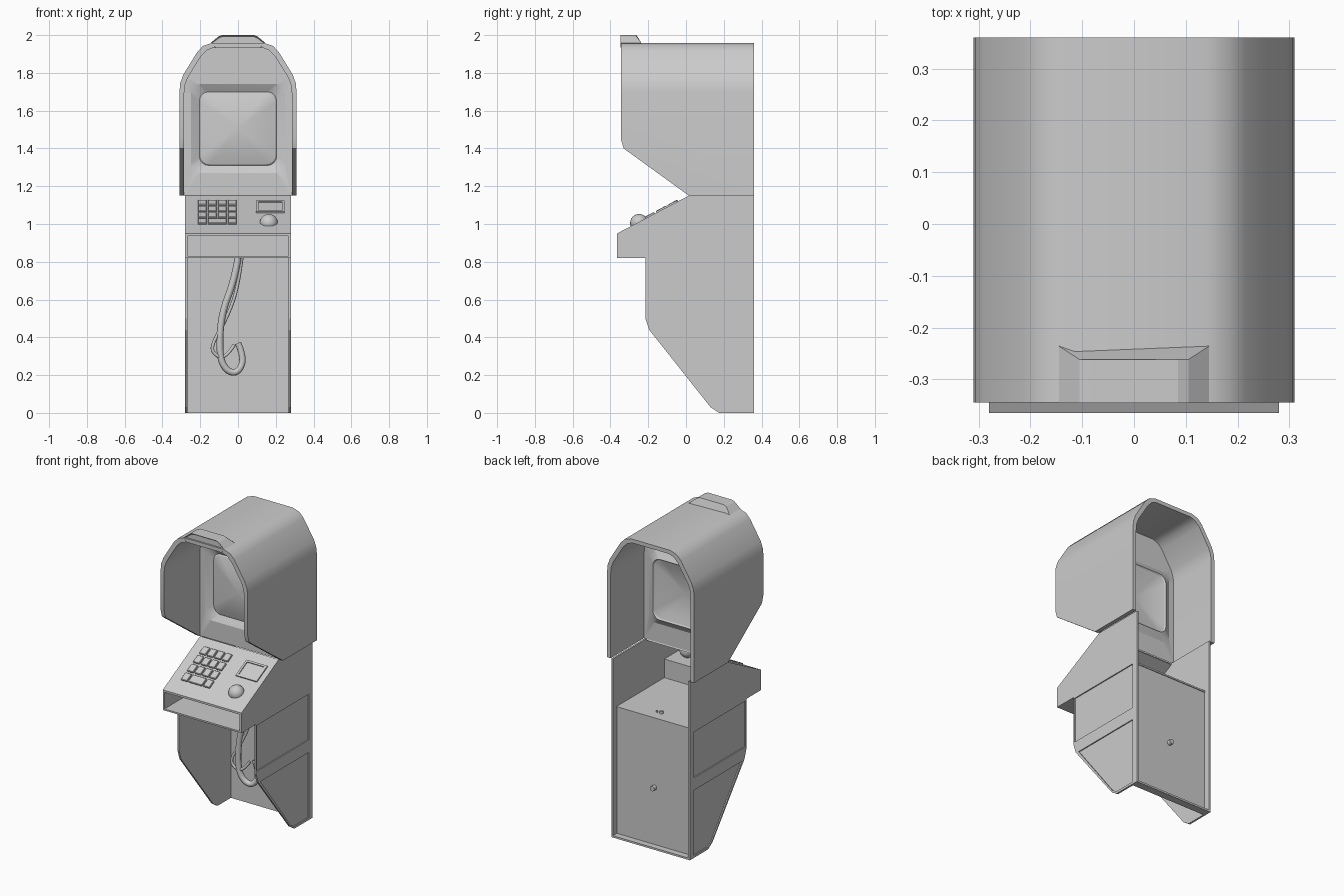
import bpy, bmesh, math
from mathutils import Vector, Matrix

cube = bpy.data.objects.get("Cube")
if cube:
    bpy.data.objects.remove(cube)

grey = bpy.data.materials.new("plain grey")
grey.use_nodes = True
grey.diffuse_color = (0.6, 0.6, 0.6, 1)
grey.node_tree.nodes["Principled BSDF"].inputs["Base Color"].default_value = (0.6, 0.6, 0.6, 1)


def finish(name, bm, smooth=None, normals=True):
    if normals:
        bmesh.ops.recalc_face_normals(bm, faces=bm.faces)
    mesh = bpy.data.meshes.new(name)
    bm.to_mesh(mesh)
    bm.free()
    obj = bpy.data.objects.new(name, mesh)
    bpy.context.collection.objects.link(obj)
    mesh.materials.append(grey)
    if smooth:
        bpy.ops.object.select_all(action="DESELECT")
        obj.select_set(True)
        bpy.context.view_layer.objects.active = obj
        bpy.ops.object.shade_smooth_by_angle(angle=math.radians(smooth))
    return obj


def prism(bm, points, offset):
    """Extrude a closed outline along an offset and return its start face."""
    face = bm.faces.new([bm.verts.new(p) for p in points])
    copy = bmesh.ops.extrude_face_region(bm, geom=[face], use_keep_orig=True)["geom"]
    bmesh.ops.translate(bm, vec=offset, verts=[g for g in copy if isinstance(g, bmesh.types.BMVert)])
    return face


def side_prism(name, profile, x0, x1):
    bm = bmesh.new()
    prism(bm, [(x0, y, z) for y, z in profile], (x1 - x0, 0, 0))
    return finish(name, bm)


def box(name, lo, hi, matrix=None, bevel=0):
    bm = bmesh.new()
    size, mid = Vector(hi) - Vector(lo), (Vector(hi) + Vector(lo)) / 2
    bmesh.ops.create_cube(bm, size=1, matrix=Matrix.Translation(mid) @ Matrix.Diagonal((*size, 1)))
    if bevel:
        bmesh.ops.bevel(bm, geom=bm.edges[:], offset=bevel, segments=1, affect="EDGES")
    if matrix:
        bm.transform(matrix)
    return finish(name, bm)


def cut(target, cutter):
    cutter.hide_render = True
    cutter.hide_set(True)
    mod = target.modifiers.new("recess", "BOOLEAN")
    mod.object, mod.operation, mod.solver = cutter, "DIFFERENCE", "EXACT"


def rounded(hx, hz, r, y, cz, steps=4):
    """Rounded rectangle in the x-z plane."""
    pts = []
    for q, (sx, sz) in enumerate([(1, 1), (-1, 1), (-1, -1), (1, -1)]):
        for i in range(steps + 1):
            a = math.pi / 2 * (q + i / steps)
            pts.append((sx * (hx - r) + r * math.cos(a), y, cz + sz * (hz - r) + r * math.sin(a)))
    return pts


def tube(name, points, radius):
    curve = bpy.data.curves.new(name, "CURVE")
    curve.dimensions = "3D"
    curve.bevel_depth, curve.bevel_resolution, curve.use_fill_caps = radius, 2, True
    spline = curve.splines.new("NURBS")
    spline.points.add(len(points) - 1)
    for p, co in zip(spline.points, points):
        p.co = (*co, 1)
    spline.use_endpoint_u, spline.order_u = True, 3
    curve.materials.append(grey)
    obj = bpy.data.objects.new(name, curve)
    bpy.context.collection.objects.link(obj)


# Hood: arched shell open at front and back, trimmed by two planes
half = [(.31, 1.15), (.31, 1.70), (.306, 1.745), (.29, 1.79), (.215, 1.912), (.185, 1.943), (.14, 1.958)]
half_in = [(.285, 1.15), (.285, 1.69), (.281, 1.735), (.266, 1.775), (.195, 1.89), (.165, 1.92), (.13, 1.933)]
arch = half + [(-x, z) for x, z in reversed(half)]
arch_in = half_in + [(-x, z) for x, z in reversed(half_in)]
bm = bmesh.new()
prism(bm, [(x, -.345, z) for x, z in arch + arch_in[::-1]], (0, .705, 0))
for (y0, z0), (y1, z1) in [((-.33, 1.40), (.015, 1.15)), ((-.345, 1.45), (-.33, 1.40))]:
    geom = bm.verts[:] + bm.edges[:] + bm.faces[:]
    res = bmesh.ops.bisect_plane(bm, geom=geom, plane_co=(0, y0, z0),
                                 plane_no=(0, z1 - z0, y0 - y1), clear_outer=True)
    bmesh.ops.edgeloop_fill(bm, edges=[g for g in res["geom_cut"] if isinstance(g, bmesh.types.BMEdge)])
finish("hood", bm, 35)

# Top sign: tapered block with a sunken front
bm = bmesh.new()
outline = [(.12, 1.935), (.145, 1.958), (.105, 1.992), (.085, 2.0)]
outline += [(-x, z) for x, z in reversed(outline)]
front = prism(bm, [(x, -.346, z) for x, z in outline], (0, .11, 0))
for v in bm.verts:
    if v.co.y > -.3 and v.co.z > 1.97:
        v.co.y = -.262
bmesh.ops.inset_region(bm, faces=[front], thickness=.008, depth=0)
bmesh.ops.translate(bm, verts=front.verts, vec=(0, .012, 0))
finish("top_sign", bm)

# Screen panel: arch with a sloped recess and a bulging screen
bm = bmesh.new()


def ring(points):
    verts = [bm.verts.new(p) for p in points]
    return verts, [bm.edges.new((verts[i - 1], verts[i])) for i in range(len(verts))]


_, outer = ring([(x, .02, z) for x, z in arch_in])
last, hole = ring(rounded(.25, .235, .05, .02, 1.505))
bmesh.ops.triangle_fill(bm, edges=outer + hole, use_beauty=True, normal=(0, -1, 0))
loops = [rounded(.205, .195, .05, .045, 1.505)]
for k in (.97, .8, .6, .4, .2, .05):
    loops.append([(x * k, .04 - .035 * (1 - k * k), 1.505 + (z - 1.505) * k) for x, _, z in loops[0]])
for pts in loops:
    verts, _ = ring(pts)
    for i in range(len(verts)):
        bm.faces.new((last[i - 1], last[i], verts[i], verts[i - 1]))
    last = verts
bm.faces.new(last)
finish("screen_panel", bm, 25)

# Side walls with two sunken panels each
wall = [(-.365, .82), (-.215, .82), (-.215, .50), (-.195, .44), (.13, .03), (.175, 0),
        (.36, 0), (.36, 1.15), (.015, 1.15), (-.365, .95)]
upper = [(-.205, .515), (.32, .515), (.32, .81), (-.205, .81)]
lower = [(-.17, .435), (.135, .04), (.175, .015), (.32, .015), (.32, .435)]
for s, side in ((1, "left"), (-1, "right")):
    plate = side_prism(side + "_wall", wall, s * .268, s * .28)
    cut(plate, side_prism(side + "_upper_cutter", upper, s * .273, s * .3))
    cut(plate, side_prism(side + "_lower_cutter", lower, s * .273, s * .3))

# Console deck, shelf, rear door and base lip
side_prism("deck", [(-.365, .95), (.015, 1.15), (.02, 1.14), (-.365, .937)], -.27, .27)
box("shelf", (-.27, -.365, .82), (.27, .325, .83))
box("rear_door", (-.27, .31, 0), (.27, .32, .825))
box("base_lip", (-.27, .315, 0), (.27, .36, .012))

# Tray: rounded open box set into the console front
bm = bmesh.new()
rim = bm.faces.new([bm.verts.new(p) for p in rounded(.28, .065, .002, -.365, .885)])
bmesh.ops.inset_region(bm, faces=[rim], thickness=.008)
bmesh.ops.translate(bm, verts=rim.verts, vec=(0, .003, 0))
inner = bmesh.ops.extrude_face_region(bm, geom=[rim])["geom"]
bmesh.ops.translate(bm, vec=(0, .2, 0), verts=[g for g in inner if isinstance(g, bmesh.types.BMVert)])
if rim.is_valid:
    bm.faces.remove(rim)
finish("tray", bm, normals=False)

# Deck controls, laid out in deck coordinates (u across, v up the slope)
deck = Matrix.Translation((0, -.365, .95)) @ Matrix.Rotation(math.atan2(.2, .38), 4, "X")
for row in range(4):
    for col in range(4):
        u, v = -.212 + col * .053, .10 + row * .07
        if row == 0 and col == 2:
            continue
        width = .098 if row == 0 and col == 1 else .045
        box("key_%d_%d" % (row, col), (u, v, -.003), (u + width, v + .056, .01), deck, .003)
reader = box("card_reader", (.095, .235, -.004), (.245, .36, .008), deck)
cut(reader, box("reader_cutter", (.108, .248, .002), (.232, .347, .02), deck))

bm = bmesh.new()
bmesh.ops.create_uvsphere(bm, u_segments=20, v_segments=12, radius=.048,
                          matrix=Matrix.Translation((.163, -.248, 1.005)))
finish("trackball", bm, 60)

# Hanging cable with hooked end
tube("thick_cable", [(.0, .14, .82), (-.02, .14, .7), (-.09, .14, .52), (-.1, .14, .3),
                     (-.06, .15, .22), (.0, .16, .21), (.035, .17, .29), (.0, .17, .37)], .018)
tube("thin_cable", [(.02, .15, .82), (.0, .15, .66), (-.06, .15, .5), (-.13, .13, .38),
                    (-.14, .13, .32), (-.07, .14, .28), (-.02, .15, .36)], .009)

# Door knob and shelf lock
for name, at, r in (("door_knob", (0, .33, .38), .016), ("shelf_lock", (.0, .25, .838), .012),
                    ("shelf_pin", (.03, .25, .832), .006)):
    bm = bmesh.new()
    turn = Matrix.Rotation(math.pi / 2, 4, "X") if name == "door_knob" else Matrix()
    bmesh.ops.create_cone(bm, cap_ends=True, segments=12, radius1=r, radius2=r, depth=.03 if r > .013 else .016,
                          matrix=Matrix.Translation(at) @ turn)
    finish(name, bm, 40)
